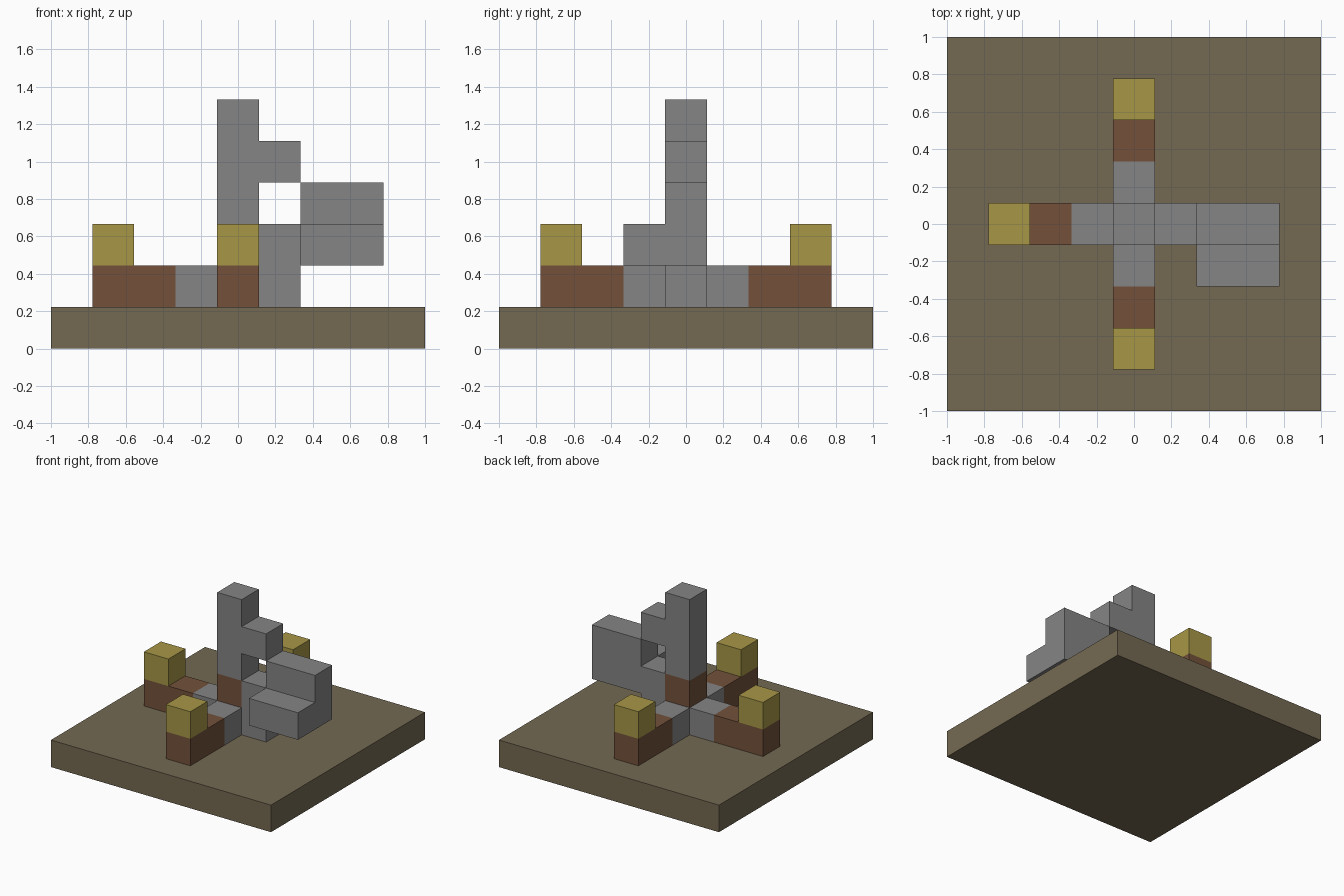
import bpy
import bmesh
from mathutils import Matrix, Vector

U = 2 / 9  # edge of one block

if "Cube" in bpy.data.objects:
    bpy.data.objects.remove(bpy.data.objects["Cube"])


def linear(c):
    c /= 255
    return c / 12.92 if c <= 0.04045 else ((c + 0.055) / 1.055) ** 2.4


def material(name, *rgb):
    m = bpy.data.materials.new(name)
    m.use_nodes = True
    colour = (*[linear(c) for c in rgb], 1)
    m.diffuse_color = colour
    m.node_tree.nodes["Principled BSDF"].inputs["Base Color"].default_value = colour
    return m


def finish(name, bm, mat):
    bmesh.ops.recalc_face_normals(bm, faces=bm.faces)
    mesh = bpy.data.meshes.new(name)
    bm.to_mesh(mesh)
    bm.free()
    mesh.materials.append(mat)
    ob = bpy.data.objects.new(name, mesh)
    bpy.context.scene.collection.objects.link(ob)


def blocks(name, mat, first, last):
    """Box filling the block cells from first to last; cell (0, 0, 0) is the slab centre."""
    lo, hi = Vector(first), Vector(last)
    centre = ((lo + hi) / 2 + Vector((0, 0, 0.5))) * U
    size = (hi - lo + Vector((1, 1, 1))) * U
    bm = bmesh.new()
    bmesh.ops.create_cube(bm, size=1, matrix=Matrix.Translation(centre) @ Matrix.Diagonal((*size, 1)))
    finish(name, bm, mat)


earth = material("earth", 116, 105, 82)
wood = material("wood brown", 115, 81, 58)
gold = material("mustard yellow", 167, 151, 71)
stone = material("stone grey", 133, 133, 133)

# Ground slab
blocks("base_slab", earth, (-4, -4, 0), (4, 4, 0))

# Three arms: grey root, brown beam, yellow end block
for side, dx, dy in (("right", -1, 0), ("front", 0, -1), ("back", 0, 1)):
    near, far = sorted([(2 * dx, 2 * dy, 1), (3 * dx, 3 * dy, 1)])
    blocks(side + "_arm_root", stone, (dx, dy, 1), (dx, dy, 1))
    blocks(side + "_arm_beam", wood, near, far)
    blocks(side + "_arm_cap", gold, (3 * dx, 3 * dy, 2), (3 * dx, 3 * dy, 2))

# Central column with a brown collar
blocks("column_foot", stone, (0, 0, 1), (0, 0, 1))
blocks("column_collar", wood, (0, 0, 2), (0, 0, 2))
blocks("column_shaft", stone, (0, 0, 3), (0, 0, 5))
blocks("column_bracket", stone, (1, 0, 4), (1, 0, 4))

# Left post carrying the stepped block
blocks("left_post", stone, (1, 0, 1), (1, 0, 2))

# Stepped block: L profile in y and z, extruded along x
bm = bmesh.new()
profile = [(-1.5, 2), (0.5, 2), (0.5, 4), (-0.5, 4), (-0.5, 3), (-1.5, 3)]
face = bm.faces.new([bm.verts.new((1.5 * U, y * U, z * U)) for y, z in profile])
side = bmesh.ops.extrude_face_region(bm, geom=[face])["geom"]
bmesh.ops.translate(bm, vec=(2 * U, 0, 0), verts=[v for v in side if isinstance(v, bmesh.types.BMVert)])
finish("stepped_block", bm, stone)
